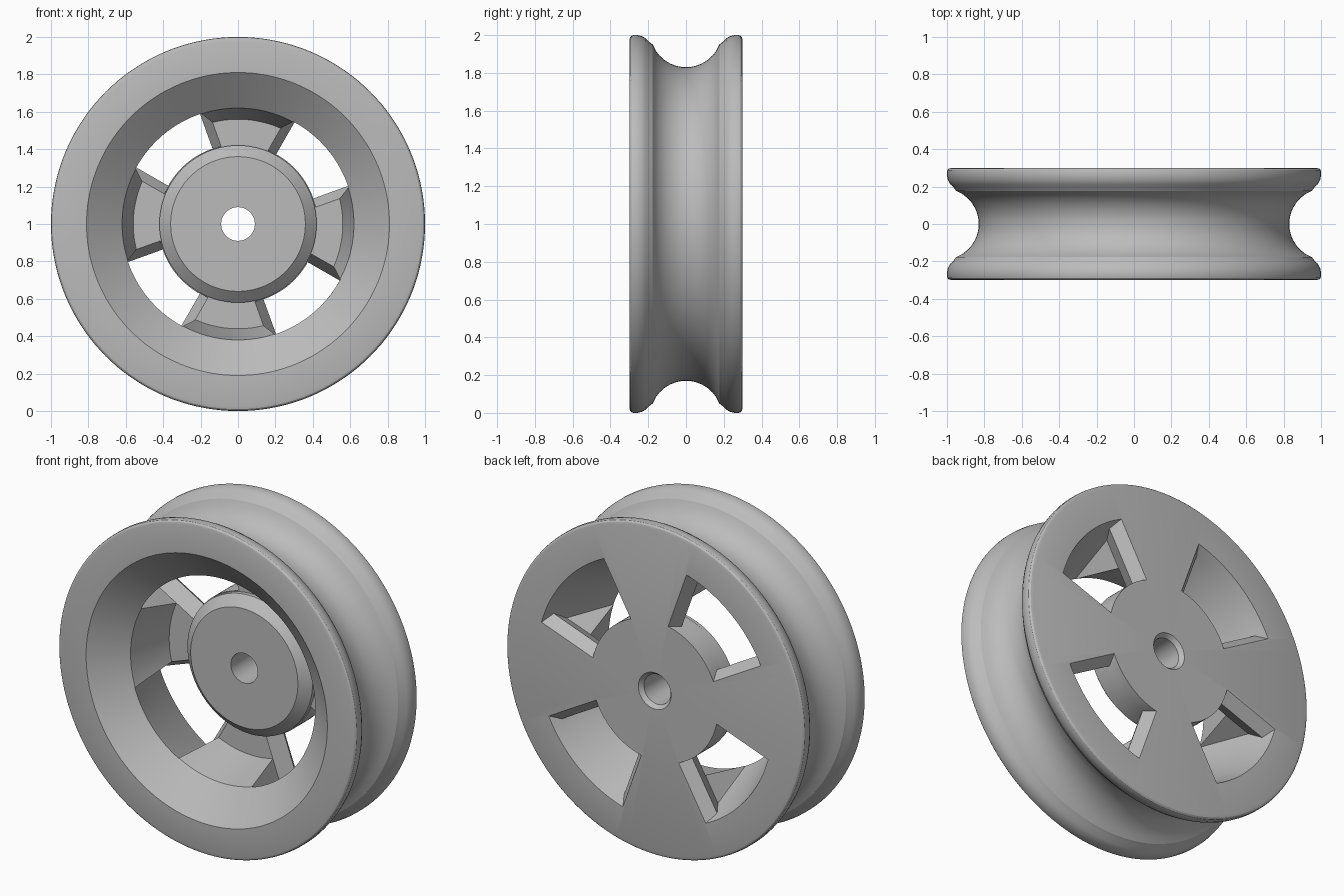
import bpy, bmesh
from math import sin, cos, tau, radians, asin, sqrt

if "Cube" in bpy.data.objects:
    bpy.data.objects.remove(bpy.data.objects["Cube"], do_unlink=True)

SEGMENTS = 144
AXLE_HEIGHT = 1.0
SPOKE_FACE = 0.14
SPOKE_WIDEST = 0.235
BACK = 0.3

grey = bpy.data.materials.new("plain_grey")
grey.use_nodes = True
grey.diffuse_color = (0.5, 0.5, 0.5, 1)
grey.node_tree.nodes["Principled BSDF"].inputs["Base Color"].default_value = (0.5, 0.5, 0.5, 1)


def place(radius, y, angle):
    return (radius * cos(angle), y, AXLE_HEIGHT + radius * sin(angle))


def loft(name, rings, closed):
    """Skin equal-length rings; join last to first when closed, else cap the ends."""
    bm = bmesh.new()
    loops = [[bm.verts.new(p) for p in ring] for ring in rings]
    pairs = list(zip(loops, loops[1:]))
    if closed:
        pairs.append((loops[-1], loops[0]))
    else:
        bm.faces.new(loops[0])
        bm.faces.new(loops[-1])
    for a, b in pairs:
        for i in range(len(a)):
            j = (i + 1) % len(a)
            bm.faces.new((a[i], a[j], b[j], b[i]))
    bmesh.ops.recalc_face_normals(bm, faces=bm.faces)
    mesh = bpy.data.meshes.new(name)
    bm.to_mesh(mesh)
    bm.free()
    mesh.materials.append(grey)
    obj = bpy.data.objects.new(name, mesh)
    bpy.context.collection.objects.link(obj)
    return obj


# Rim outside: rounded lip and half of the round rope groove, mirrored
lip = [(0.975, 0.3), (0.99, 0.296), (0.998, 0.288), (1.0, 0.278), (1.0, 0.258),
       (0.995, 0.235), (0.983, 0.213), (0.964, 0.195)]
groove = [(1.02 - sqrt(0.19 ** 2 - y * y), y) for y in (0.177, 0.16, 0.14, 0.115, 0.085, 0.055, 0.025)]
half = lip + groove
outside = half + [(r, -y) for r, y in reversed(half)]

# Front pocket, hub and stepped axle hole
inside = [(0.81, -0.3), (0.62, -0.145), (0.56, SPOKE_FACE), (0.42, SPOKE_FACE),
          (0.42, 0.115), (0.36, 0.06), (0.09, 0.06), (0.09, 0.275), (0.11, BACK)]
profile = outside + inside
rings = [[place(r, y, tau * i / SEGMENTS) for i in range(SEGMENTS)] for r, y in profile]
wheel = loft("pulley_wheel", rings, True)


# Window cutters: tapered outer wall, spoke sides widest at the parting line
def window_ring(y, extra, centre):
    inner, outer = 0.425, 0.623 + 0.375 * (y + 0.145)

    def half_angle(r):
        return radians(45) - asin((0.128 + 0.42 * (r - 0.43) + extra) / r)

    ring = []
    steps = 20
    for r, way in ((inner, 1), (outer, -1)):
        h = half_angle(r)
        for i in range(steps + 1):
            ring.append(place(r, y, centre + way * h * (2 * i / steps - 1)))
    return ring


sections = [(-0.2, 0.045), (SPOKE_FACE, 0), (SPOKE_WIDEST, 0.045), (BACK, 0), (0.33, -0.02)]
bpy.context.view_layer.objects.active = wheel
wheel.select_set(True)
for k in range(4):
    centre = radians(40 + 90 * k)
    cutter = loft("window_cutter", [window_ring(y, e, centre) for y, e in sections], False)
    cutter.hide_render = True
    mod = wheel.modifiers.new("window", "BOOLEAN")
    mod.operation = "DIFFERENCE"
    mod.solver = "EXACT"
    mod.object = cutter
    bpy.ops.object.modifier_apply(modifier=mod.name)
    bpy.data.objects.remove(cutter, do_unlink=True)

bpy.ops.object.shade_smooth_by_angle(angle=radians(22))
